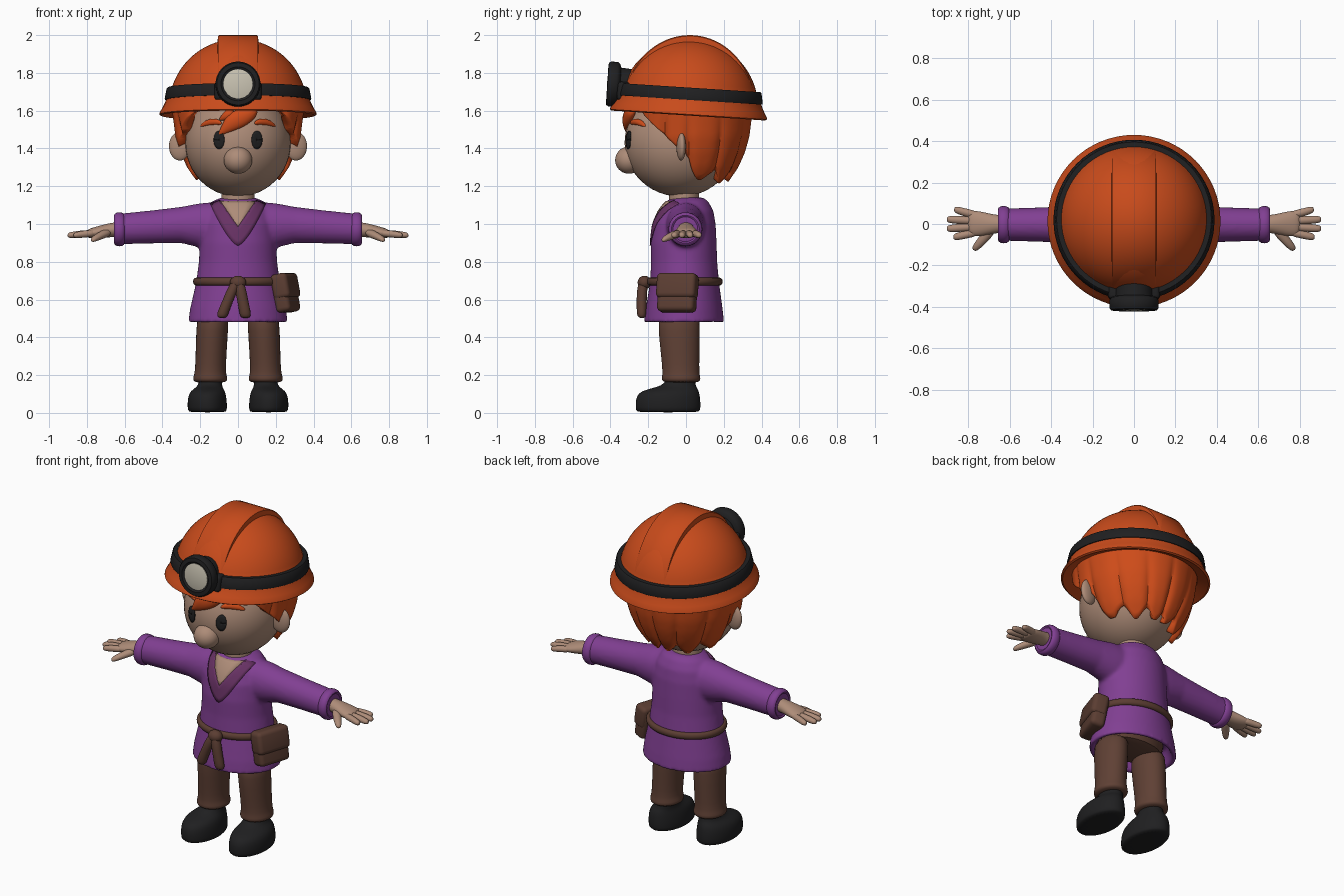
import bpy, bmesh
from math import sin, cos, pi, radians, sqrt, degrees
from mathutils import Vector, Matrix
from mathutils.bvhtree import BVHTree

if "Cube" in bpy.data.objects:
    bpy.data.objects.remove(bpy.data.objects["Cube"])

X, Y, Z = Vector((1, 0, 0)), Vector((0, 1, 0)), Vector((0, 0, 1))


def material(name, rgb):
    m = bpy.data.materials.new(name)
    m.use_nodes = True
    m.diffuse_color = (*rgb, 1)
    m.node_tree.nodes["Principled BSDF"].inputs["Base Color"].default_value = (*rgb, 1)
    return m


ORANGE = material("helmet orange", (0.58, 0.07, 0.011))
GINGER = material("ginger hair", (0.62, 0.072, 0.01))
SKIN = material("skin", (0.42, 0.262, 0.188))
PURPLE = material("tunic purple", (0.22, 0.05, 0.29))
PLUM = material("collar plum", (0.14, 0.032, 0.13))
BROWN = material("trouser brown", (0.115, 0.052, 0.035))
LEATHER = material("belt leather", (0.105, 0.047, 0.032))
BLACK = material("black", (0.014, 0.014, 0.015))
LENS = material("lamp lens", (0.58, 0.54, 0.44))


def finish(bm, name, mat, mirror=False, subsurf=0, matrix=None):
    if matrix:
        bm.transform(matrix)
    bmesh.ops.recalc_face_normals(bm, faces=bm.faces)
    me = bpy.data.meshes.new(name)
    bm.to_mesh(me)
    bm.free()
    me.materials.append(mat)
    me.shade_smooth()
    if not subsurf:
        me.set_sharp_from_angle(angle=radians(40))
    ob = bpy.data.objects.new(name, me)
    bpy.context.collection.objects.link(ob)
    if mirror:
        ob.modifiers.new("mirror", "MIRROR").use_mirror_merge = False
    if subsurf:
        ob.modifiers.new("smooth", "SUBSURF").levels = subsurf
        ob.modifiers["smooth"].render_levels = subsurf
    return ob


def grid(bm, rows, wrap=False):
    rows = [[bm.verts.new(p) for p in row] for row in rows]
    n = len(rows[0])
    for a, b in zip(rows, rows[1:]):
        for i in range(n if wrap else n - 1):
            j = (i + 1) % n
            bm.faces.new((a[i], a[j], b[j], b[i]))
    return rows


def loft(bm, rings, u=X, v=Y, segs=16, closed=False):
    """Skin elliptical rings given as x, y, z, radius along u, radius along v."""
    rows = [[Vector(r[:3]) + u * r[3] * cos(t) + v * r[4] * sin(t)
             for t in (2 * pi * i / segs for i in range(segs))] for r in rings]
    vs = grid(bm, rows, wrap=True)
    if closed:
        for i in range(segs):
            j = (i + 1) % segs
            bm.faces.new((vs[-1][i], vs[-1][j], vs[0][j], vs[0][i]))
    else:
        bm.faces.new(vs[0])
        bm.faces.new(vs[-1])
    return bm


def part(name, rings, mat, u=X, v=Y, segs=16, closed=False, **kw):
    return finish(loft(bmesh.new(), rings, u, v, segs, closed), name, mat, **kw)


def ball(name, centre, radii, mat, rot=0, **kw):
    bm = bmesh.new()
    m = Matrix.Translation(centre) @ Matrix.Rotation(rot, 4, "Z") @ Matrix.Diagonal((*radii, 1))
    bmesh.ops.create_uvsphere(bm, u_segments=40, v_segments=24, radius=1, matrix=m)
    return finish(bm, name, mat, **kw)


def decal(name, rows, target, mat, mirror=False):
    """Thin plate of (x, z) rows laid on the front of a target object."""
    bpy.context.view_layer.update()
    tree = BVHTree.FromObject(target, bpy.context.evaluated_depsgraph_get())
    def drop(x, z):
        hit = tree.ray_cast(Vector((x, -1, z)), Y)[0]
        return Vector((x, (hit.y if hit else -0.07) - 0.003, z))
    bm = bmesh.new()
    grid(bm, [[drop(*p) for p in row] for row in rows])
    ob = finish(bm, name, mat, mirror)
    sol = ob.modifiers.new("plate", "SOLIDIFY")
    sol.thickness, sol.offset = 0.006, 0


def lerp(table, k):
    for (a, p), (b, q) in zip(table, table[1:]):
        if k <= b:
            return p + (q - p) * max(0, (k - a) / (b - a))
    return table[-1][1]


# Tunic: body and sleeves fused into one soft surface, hollow at the hem
bm = bmesh.new()
body = [(.56, .2, -.16, .15), (.485, .235, -.19, .175), (.475, .264, -.223, .202),
        (.55, .254, -.214, .194), (.69, .222, -.19, .175), (.8, .207, -.185, .165),
        (.9, .203, -.187, .162), (1, .197, -.175, .157), (1.07, .175, -.145, .145),
        (1.12, .135, -.105, .118), (1.14, .09, -.07, .09)]
loft(bm, [(0, (f + b) / 2, z, a, (b - f) / 2) for z, a, f, b in body], segs=48)
for s in (-1, 1):
    loft(bm, [(s * x, -.003, z, ry, rz) for x, z, ry, rz in (
        (.05, .99, .11, .13), (.2, .992, .1, .118), (.3, .995, .09, .096),
        (.45, .985, .083, .088), (.653, .972, .077, .08))], Y, Z, 32)
tunic = finish(bm, "tunic", PURPLE)
rm = tunic.modifiers.new("fuse", "REMESH")
rm.mode, rm.voxel_size, rm.use_smooth_shade = "VOXEL", 0.011, True
sm = tunic.modifiers.new("soften", "SMOOTH")
sm.factor, sm.iterations = 0.5, 6
ring = [2 * pi * i / 12 for i in range(12)]
part("sleeve_cuffs", [(.628 + .028 * cos(a), -.003, .972, .074 + .016 * sin(a), .074 + .016 * sin(a))
                      for a in ring], PURPLE, Y, Z, 32, True, mirror=True)

# Neckline: skin opening with a V collar band
decal("neck_opening", [[(t * .1 * k, .985 + .135 * k) for t in (-1, -.5, 0, .5, 1)]
                       for k in (.01, .2, .4, .6, .8, .9, 1)], tunic, SKIN)
steps = [i / 12 for i in range(-12, 13)]
decal("collar", [[(t * (.095 + .052 * w), .985 - .1 * w + abs(t) ** (1 + .45 * w) * (.14 + .083 * w))
                  for t in steps] for w in (0, .25, .5, .75, 1)], tunic, PLUM)
part("neck", [(0, -.01, z, .088, .08) for z in (1.03, 1.12, 1.22)], SKIN, segs=32)

# Head and face
head_c, head_r = Vector((0, -.03, 1.43)), Vector((.28, .295, .285))
head = ball("head", head_c, head_r, SKIN)
ball("nose", (0, -.302, 1.338), (.075, .073, .072), SKIN)
ball("ears", (.308, -.026, 1.412), (.058, .024, .076), SKIN, rot=.15, mirror=True)
decal("eyes", [[(.1 + .028 * s * cos(t), 1.445 + .048 * s * sin(t))
                for t in (2 * pi * i / 24 for i in range(25))] for s in (.02, .35, .7, 1)],
      head, BLACK, mirror=True)


def face_y(x, z):
    return head_c.y - head_r.y * sqrt(1 - (x / head_r.x) ** 2 - ((z - head_c.z) / head_r.z) ** 2)


part("eyebrows", [(x, face_y(x, z), z, r, r) for x, z, r in (
    (.085, 1.533, .01), (.11, 1.541, .018), (.15, 1.54, .019), (.18, 1.53, .015), (.2, 1.518, .006))],
    GINGER, Z, Y, 8, mirror=True, subsurf=2)

# Hair: rippled shell round the back and sides, ending in pointed locks
hairline = [(0, 1.275), (70, 1.29), (86, 1.31), (91, 1.4), (100, 1.41), (128, 1.56), (138, 1.6)]
girth = [(1.2, .205), (1.3, .275), (1.38, .31), (1.46, .333), (1.6, .35)]
rows = []
for k in range(15):
    row = []
    for i in range(139):
        a = radians(i * 2 - 138)
        lock = abs(sin(a * 6.5 + .5 * sin(a * 3)))
        low = lerp(hairline, abs(degrees(a)))
        if abs(a) < 1.5:
            low -= lock * (.055 + .015 * cos(a * 9))
        z = 1.65 + (low - 1.65) * k / 14
        r = lerp(girth, z) * (1 - .07 * (1 - lock) ** 2 * k / 14)
        swirl = a + .1 * sin(a * 2) * (1 - k / 14)
        row.append((r * sin(swirl), .005 + r * cos(swirl), z))
    rows.append(row)
bm = bmesh.new()
grid(bm, rows)
hair = finish(bm, "hair", GINGER)
outward = sum(p.normal.xy.dot(p.center.xy) for p in hair.data.polygons) > 0
sol = hair.modifiers.new("thickness", "SOLIDIFY")
sol.thickness, sol.offset = .06, (-1 if outward else 1)
across = Vector((-.6, 0, .8))
part("fringe", [(.1, -.285, 1.61, .025, .03), (.04, -.305, 1.575, .05, .03), (-.02, -.312, 1.545, .052, .028),
                (-.065, -.307, 1.508, .032, .022), (-.105, -.3, 1.468, .004, .005)],
     GINGER, across, Y, 12, subsurf=2)
part("fringe_under_lock", [(-.02, -.29, 1.6, .03, .03), (-.06, -.3, 1.57, .03, .024),
                           (-.1, -.287, 1.55, .004, .005)], GINGER, across, Y, 12, subsurf=2)

# Helmet group, tipped back slightly
pivot = Vector((0, .016, 1.62))
tip = Matrix.Translation(pivot) @ Matrix.Rotation(radians(-3.7), 4, "X")
shell = [(.01, .03), (.33, .03), (.345, -.02), (.407, -.046), (.417, -.04), (.415, -.03),
         (.402, -.008), (.39, .015), (.381, .035), (.373, .06)]
shell += [(.365 * cos(a), .36 * sin(a)) for a in (radians(d) for d in range(15, 90, 5))] + [(.005, .36)]
part("helmet", [(0, 0, z, r, r) for r, z in shell], ORANGE, segs=64, matrix=tip)
bm = loft(bmesh.new(), [(x, 0, 0, .347 - d, .38 - d) for x, d in (
    (-.108, .03), (-.106, .005), (-.1, 0), (.1, 0), (.106, .005), (.108, .03))], Y, Z, 72)
for v in bm.verts:
    v.co.z = max(v.co.z, .06)
finish(bm, "helmet_ridge", ORANGE, matrix=tip)
part("lamp_strap", [(0, 0, z, r, r) for r, z in ((.35, .037), (.386, .037), (.388, .045), (.378, .097),
                                                 (.373, .102), (.34, .102))],
     BLACK, segs=64, closed=True, matrix=tip)

# Headlamp
lamp_z = .094
part("lamp_housing", [(0, y - .006, lamp_z, r, r) for y, r in (
    (-.3, .085), (-.365, .09), (-.372, .11), (-.385, .119), (-.42, .119), (-.432, .112),
    (-.434, .09), (-.424, .078))], BLACK, X, Z, 40, matrix=tip)
part("lamp_lens", [(0, y - .006, lamp_z, r, r) for y, r in ((-.41, .079), (-.427, .078), (-.433, .05), (-.435, .01))],
     LENS, X, Z, 40, matrix=tip)


def box(name, centre, size, mat, bevel, matrix):
    bm = bmesh.new()
    bmesh.ops.create_cube(bm, size=1, matrix=Matrix.Translation(centre) @ Matrix.Diagonal((*size, 1)))
    bmesh.ops.bevel(bm, geom=bm.edges[:], offset=bevel, segments=4, profile=.5, affect="EDGES")
    finish(bm, name, mat, matrix=matrix)


box("lamp_mount", (0, -.345, .06), (.25, .08, .1), BLACK, .02, tip)

# Belt, knot with two tails, and pouch
part("belt", [(0, -.007, .695 + .021 * sin(a), .222 + .016 * cos(a), .185 + .016 * cos(a)) for a in ring],
     LEATHER, segs=48, closed=True)
ball("belt_knot", (0, -.22, .69), (.043, .036, .036), LEATHER)
for side, end in (("right", -.085), ("left", .04)):
    part("belt_tail_" + side, [(0, -.222, .72, .02, .02), (end * .3, -.232, .66, .033, .03),
                               (end * .65, -.235, .59, .03, .028), (end * .95, -.235, .53, .033, .028),
                               (end, -.233, .5, .027, .022)], LEATHER, segs=10, subsurf=2)
hang = (Matrix.Translation((.25, -.045, .635)) @ Matrix.Rotation(radians(-18), 4, "Z")
        @ Matrix.Rotation(radians(-11), 4, "Y"))
box("pouch", (0, 0, -.005), (.085, .205, .195), LEATHER, .025, hang)
box("pouch_flap", (.008, 0, .035), (.093, .217, .135), LEATHER, .025, hang)

# Hands
part("palms", [(.61, 0, .972, .045, .042), (.66, 0, .97, .044, .04), (.71, 0, .962, .056, .037),
               (.765, .002, .953, .066, .03), (.805, .004, .948, .06, .022)],
     SKIN, Y, Z, 12, mirror=True, subsurf=2)
fingers = {"index": (-.04, .872, -.062), "middle": (-.013, .903, -.022),
           "ring": (.015, .903, .022), "little": (.042, .868, .068)}
for name, (y, tip_x, tip_y) in fingers.items():
    mid = ((.76 + tip_x) / 2, (y + tip_y) / 2)
    part(name + "_fingers", [(.75, y, .952, .021, .02), (*mid, .947, .022, .021),
                             (tip_x - .015, tip_y, .941, .02, .018), (tip_x, tip_y, .94, .012, .011)],
         SKIN, Y, Z, 8, mirror=True, subsurf=2)
part("thumbs", [(.68, -.015, .958, .03, .026), (.72, -.065, .943, .026, .024),
                (.755, -.105, .925, .022, .02), (.775, -.127, .914, .013, .012)],
     SKIN, Vector((.75, .65, 0)), Z, 8, mirror=True, subsurf=2)

# Trousers and boots
part("hips", [(0, -.02, .492, .1, .09), (0, -.02, .505, .19, .12), (0, -.01, .6, .2, .14)], BROWN, segs=32)
part("trouser_legs", [(.13, -.037, .55, .084, .112), (.137, -.037, .44, .085, .111), (.143, -.03, .3, .082, .102),
                      (.147, -.027, .21, .082, .097), (.147, -.026, .19, .091, .103),
                      (.147, -.026, .17, .092, .104), (.147, -.025, .158, .07, .08)],
     BROWN, segs=24, mirror=True, subsurf=1)
part("boots", [(.161, -.095, .003, .094, .16), (.162, -.095, .01, .104, .171), (.163, -.095, .05, .105, .173),
               (.163, -.094, .09, .101, .168), (.16, -.085, .117, .09, .153), (.152, -.052, .135, .07, .108),
               (.145, -.028, .155, .06, .076), (.145, -.025, .22, .06, .075)],
     BLACK, segs=32, mirror=True, subsurf=1)
